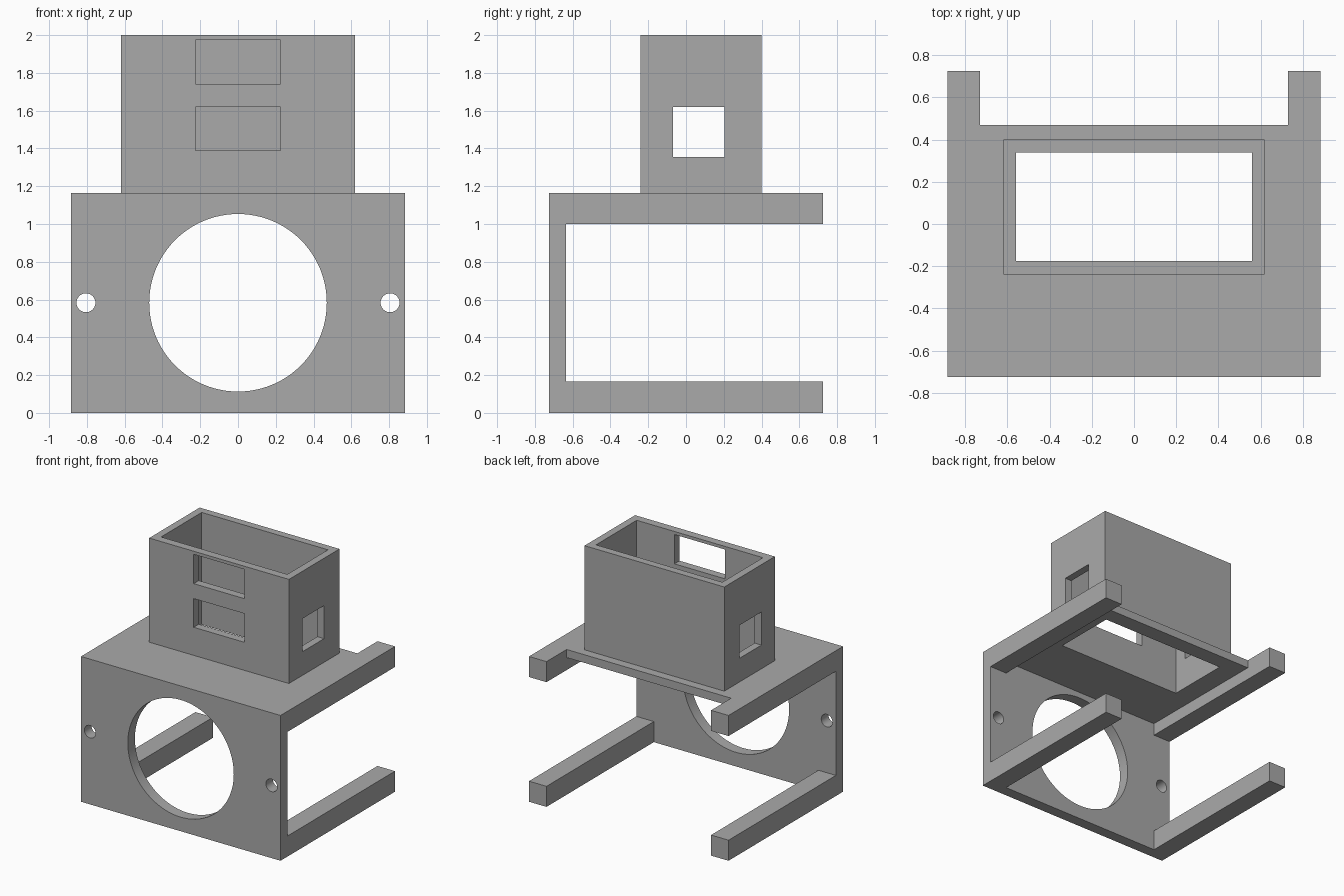
import bpy
import math

cube = bpy.data.objects.get("Cube")
if cube:
    bpy.data.objects.remove(cube, do_unlink=True)

grey = bpy.data.materials.new("plain_grey")
grey.use_nodes = True
colour = (0.40, 0.40, 0.40, 1)
grey.diffuse_color = colour
grey.node_tree.nodes["Principled BSDF"].inputs["Base Color"].default_value = colour


def box(name, x, y, z):
    """Box spanning the given (low, high) ranges."""
    spans = (x, y, z)
    bpy.ops.mesh.primitive_cube_add(size=1, location=[(a + b) / 2 for a, b in spans])
    obj = bpy.context.object
    obj.name = name
    obj.scale = [b - a for a, b in spans]
    bpy.ops.object.transform_apply(location=False, rotation=False, scale=True)
    obj.data.materials.append(grey)
    return obj


def bore(x, z, radius):
    """Cylinder cutter running front to back through the front plate."""
    bpy.ops.mesh.primitive_cylinder_add(
        vertices=96, radius=radius, depth=0.4,
        location=(x, FRONT, z), rotation=(math.pi / 2, 0, 0))
    cutter = bpy.context.object
    cutter.data.materials.append(grey)
    return cutter


def cut(target, cutters):
    """Subtract each cutter from the target and discard it."""
    for cutter in cutters:
        cutter.hide_render = True
        mod = target.modifiers.new("cut", "BOOLEAN")
        mod.operation = "DIFFERENCE"
        mod.solver = "EXACT"
        mod.object = cutter
        bpy.ops.object.select_all(action="DESELECT")
        bpy.context.view_layer.objects.active = target
        target.select_set(True)
        bpy.ops.object.modifier_apply(modifier=mod.name)
        bpy.data.objects.remove(cutter, do_unlink=True)


# Main dimensions
W, FRONT, BACK, DECK = 0.885, -0.725, 0.725, 1.165
PLATE_BACK = -0.635
RAIL_IN, RAIL = 0.73, 0.165
THIN = 0.065
INNER_X, INNER_Y = (-0.56, 0.56), (-0.175, 0.34)

# Front plate with a large round opening and two screw holes
front = box("front_plate", (-W, W), (FRONT, PLATE_BACK), (0, DECK))
cut(front, [bore(0, 0.583, 0.47)] + [bore(s * 0.805, 0.583, 0.05) for s in (-1, 1)])
bpy.ops.object.shade_smooth_by_angle(angle=math.radians(30))

# Four rails reaching backwards from the corners
for side, sign in (("left", 1), ("right", -1)):
    for level, low in (("lower", 0), ("upper", DECK - RAIL)):
        box(f"{level}_{side}_rail", sorted((sign * RAIL_IN, sign * W)),
            (PLATE_BACK, BACK), (low, low + RAIL))

# Thin deck between the upper rails, open under the housing
deck = box("deck", (-RAIL_IN, RAIL_IN), (PLATE_BACK, 0.47), (DECK - THIN, DECK))
cut(deck, [box("deck_cutter", INNER_X, INNER_Y, (1, 1.3))])

# Open housing with two front windows and one window through each side
housing = box("housing", (-0.62, 0.62), (-0.24, 0.40), (DECK, 2))
cut(housing, [
    box("hollow_cutter", INNER_X, INNER_Y, (1, 2.2)),
    box("lower_window_cutter", (-0.225, 0.225), (-0.4, 0), (1.39, 1.62)),
    box("upper_window_cutter", (-0.225, 0.225), (-0.4, 0), (1.74, 1.975)),
    box("side_window_cutter", (-0.8, 0.8), (-0.07, 0.205), (1.355, 1.62)),
])
